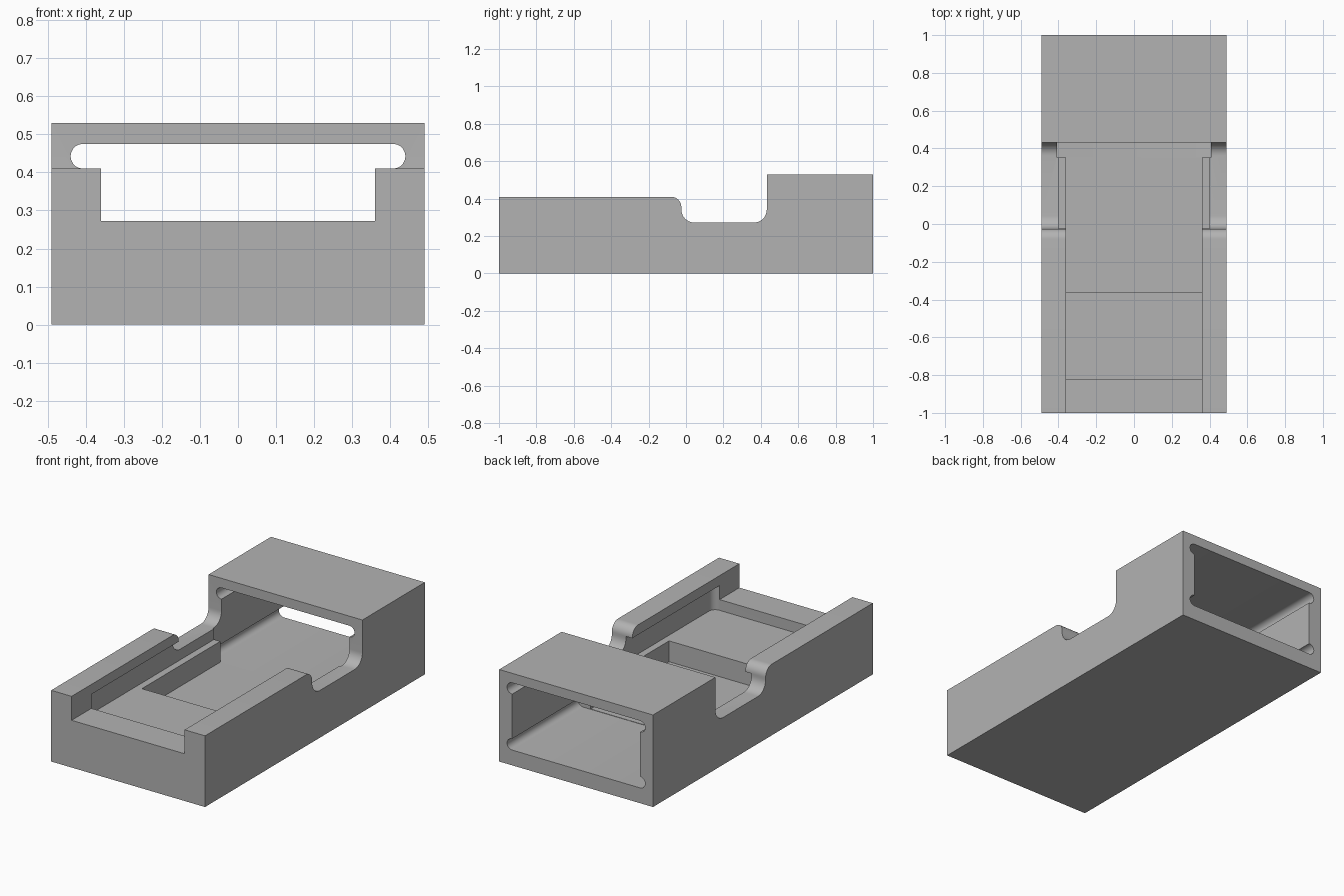
import bpy, bmesh
from math import cos, sin, radians
from mathutils import Vector

cube = bpy.data.objects.get("Cube")
if cube:
    bpy.data.objects.remove(cube, do_unlink=True)

grey = bpy.data.materials.new("plain_grey")
grey.use_nodes = True
GREY = (0.45, 0.45, 0.45, 1)
grey.diffuse_color = GREY
grey.node_tree.nodes["Principled BSDF"].inputs["Base Color"].default_value = GREY


def arc(cx, cy, r, start, end, steps=10):
    """Points along an arc, angles in degrees."""
    angles = [radians(start + (end - start) * i / steps) for i in range(steps + 1)]
    return [(cx + r * cos(a), cy + r * sin(a)) for a in angles]


def prism(name, profile, axis, low, high):
    """Extrude a 2D outline along one axis from low to high."""
    place = {"x": lambda a, b: (low, a, b),
             "y": lambda a, b: (a, low, b),
             "z": lambda a, b: (a, b, low)}[axis]
    step = Vector([(high - low) * (axis == k) for k in "xyz"])
    bm = bmesh.new()
    face = bm.faces.new([bm.verts.new(place(a, b)) for a, b in profile])
    new = bmesh.ops.extrude_face_region(bm, geom=[face])["geom"]
    bmesh.ops.translate(bm, vec=step,
                        verts=[v for v in new if isinstance(v, bmesh.types.BMVert)])
    bmesh.ops.recalc_face_normals(bm, faces=bm.faces)
    mesh = bpy.data.meshes.new(name)
    bm.to_mesh(mesh)
    bm.free()
    mesh.materials.append(grey)
    obj = bpy.data.objects.new(name, mesh)
    bpy.context.collection.objects.link(obj)
    return obj


def rect(x0, y0, x1, y1):
    return [(x0, y0), (x1, y0), (x1, y1), (x0, y1)]


# Main body: side outline with a rounded notch between the rails and the hood
side = [(-1, 0), (1, 0), (1, 0.53), (0.432, 0.53)]
side += arc(0.362, 0.342, 0.07, 0, -90)
side += arc(0.045, 0.342, 0.07, 270, 180)
side += arc(-0.08, 0.355, 0.055, 0, 90)
side += [(-1, 0.41)]
body = prism("tray_body", side, "x", -0.49, 0.49)

# Tunnel under the hood, with a round relief in each corner
W, LOW, TOP, R = 0.4075, 0.088, 0.475, 0.0325
tunnel = (arc(W, LOW + R, R, -90, 90) + arc(W, TOP - R, R, -90, 90)
          + arc(-W, TOP - R, R, 90, 270) + arc(-W, LOW + R, R, 90, 270))

# Undercut below the rails, with rounded front corners
C = 0.038
undercut = (arc(-0.4 + C, -0.82 + C, C, 180, 270) + arc(0.4 - C, -0.82 + C, C, 270, 360)
            + [(0.4, 0.4), (-0.4, 0.4)])

cutters = [
    prism("channel_cutter", rect(-0.36, -1.1, 0.36, 0.39), "z", 0.272, 0.7),
    prism("undercut_cutter", undercut, "z", 0.21, 0.353),
    prism("pocket_cutter", rect(-0.36, -0.36, 0.36, 0.38), "z", 0.09, 0.3),
    prism("tunnel_cutter", tunnel, "y", 0.353, 1.1),
]

# Carve the cavities one after another
bpy.ops.object.select_all(action="DESELECT")
bpy.context.view_layer.objects.active = body
body.select_set(True)
for cutter in cutters:
    cutter.hide_render = True
    cut = body.modifiers.new(cutter.name, "BOOLEAN")
    cut.operation = "DIFFERENCE"
    cut.solver = "EXACT"
    cut.object = cutter
    bpy.ops.object.modifier_apply(modifier=cut.name)
    bpy.data.objects.remove(cutter, do_unlink=True)

bpy.ops.object.shade_smooth_by_angle(angle=radians(30))
